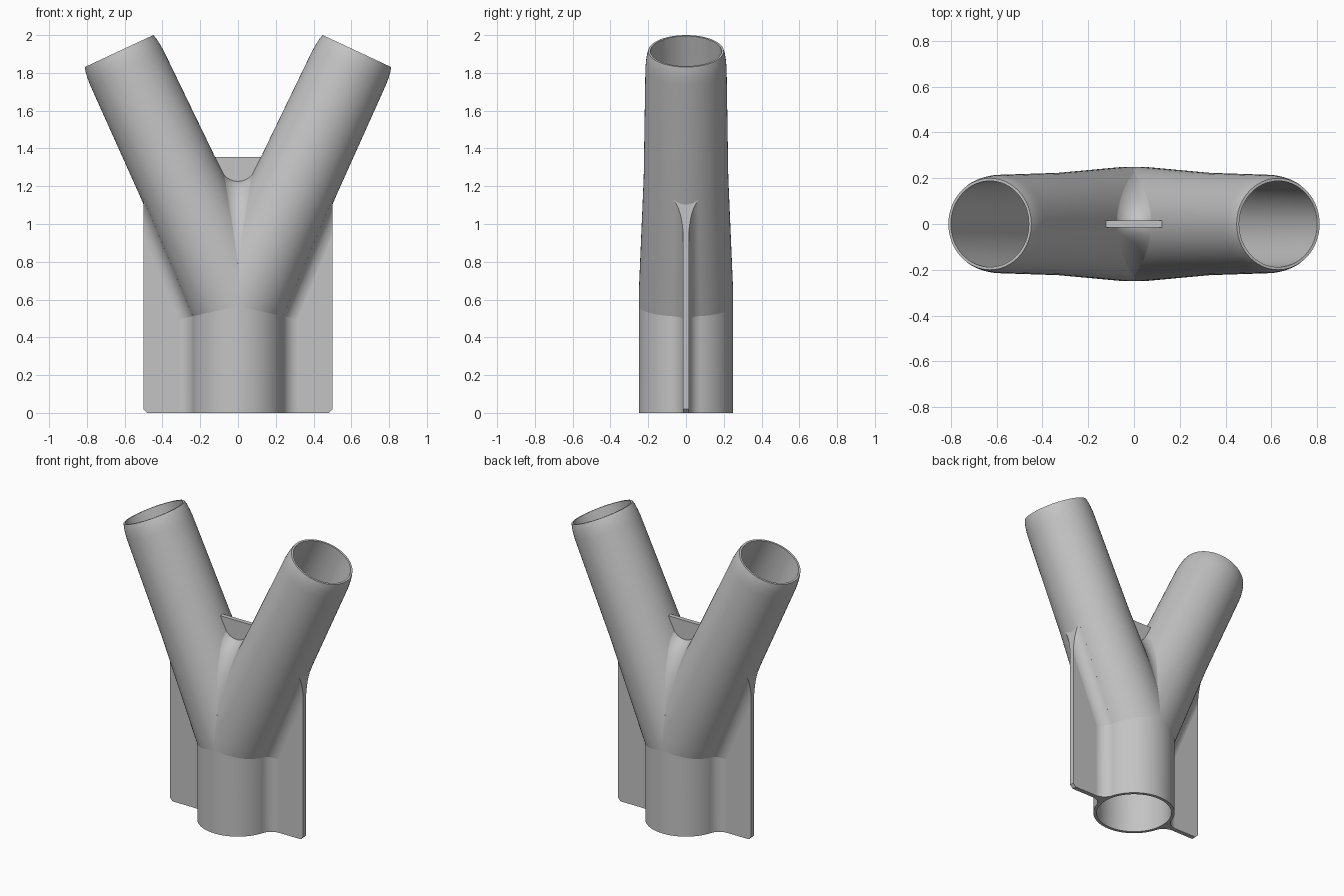
import bpy, bmesh
from math import sin, cos, tan, pi, radians, sqrt, atan2
from mathutils import Vector, Matrix

cube = bpy.data.objects.get("Cube")
if cube:
    bpy.data.objects.remove(cube)

SEG = 64
TILT = radians(25)
FORK = 0.565          # height where the three axes meet
R, BORE = 0.25, 0.23  # outer and inner pipe radius at the fork
TAPER = 0.0346        # arm radius lost per unit of length
BLEND = 0.085         # fillet radius beside the fins
SADDLE = 0.095        # fillet radius between the arms
HALF = 0.015          # half thickness of the fins
WIDTH = 0.5           # reach of the fins from the centre

grey = bpy.data.materials.new("matte_grey")
grey.use_nodes = True
grey.diffuse_color = (0.55, 0.55, 0.55, 1)
grey.node_tree.nodes["Principled BSDF"].inputs["Base Color"].default_value = (0.55, 0.55, 0.55, 1)

ARM = Matrix.Translation((0, 0, FORK)) @ Matrix.Rotation(TILT, 4, 'Y')
MIRROR = Matrix.Diagonal((-1, 1, 1, 1))
MITRE = Vector((sin(TILT / 2), 0, cos(TILT / 2)))   # normal of the joint under the +x arm
CENTRE = Vector((0, 0, FORK))


def loft(name, rings, matrix=Matrix(), caps=True, cuts=(), mirror=False):
    """Skin through rings; each cut (point, normal, fill) removes what lies along the normal."""
    bm = bmesh.new()
    rows = [[bm.verts.new(matrix @ Vector(p)) for p in ring] for ring in rings]
    n = len(rows[0])
    for a, b in zip(rows, rows[1:]):
        for i in range(n):
            j = (i + 1) % n
            bm.faces.new((a[i], a[j], b[j], b[i]))
    if caps:
        bm.faces.new(rows[0])
        bm.faces.new(rows[-1])
    bmesh.ops.recalc_face_normals(bm, faces=bm.faces)
    for point, normal, fill in cuts:
        cut = bmesh.ops.bisect_plane(bm, geom=bm.verts[:] + bm.edges[:] + bm.faces[:], dist=1e-5,
                                     plane_co=point, plane_no=normal, clear_outer=True)
        if fill:
            edges = [e for e in cut["geom_cut"] if isinstance(e, bmesh.types.BMEdge)]
            bmesh.ops.edgeloop_fill(bm, edges=edges)
            bmesh.ops.recalc_face_normals(bm, faces=bm.faces)
    if mirror:
        bm.transform(MIRROR)
        bmesh.ops.reverse_faces(bm, faces=bm.faces)
    mesh = bpy.data.meshes.new(name)
    bm.to_mesh(mesh)
    bm.free()
    mesh.materials.append(grey)
    obj = bpy.data.objects.new(name, mesh)
    bpy.context.collection.objects.link(obj)
    bpy.ops.object.select_all(action='DESELECT')
    obj.select_set(True)
    bpy.context.view_layer.objects.active = obj
    bpy.ops.object.shade_smooth_by_angle(angle=radians(30))


def circles(profile):
    return [[(r * cos(2 * pi * i / SEG), r * sin(2 * pi * i / SEG), z) for i in range(SEG)]
            for z, r in profile]


def plate(name, outline, mirror=False):
    loft(name, [[(x, y, z) for x, z in outline] for y in (-HALF, HALF)], mirror=mirror)


def flare_ring(r, z, steps=10):
    """Section of the fillets joining a pipe of radius r to the fin on its +x side."""
    cy = HALF + BLEND - 0.0005
    cx = sqrt((r + BLEND) ** 2 - cy ** 2)
    start, end = atan2(cy, cx) - pi, -pi / 2
    angles = [start + (end - start) * i / steps for i in range(steps + 1)]
    arc = [(cx + BLEND * cos(a), cy + BLEND * sin(a)) for a in angles]
    arc.insert(0, (arc[0][0] * 0.975, arc[0][1] * 0.975))
    return [(x, y, z) for x, y in arc] + [(x, -y, z) for x, y in reversed(arc)]


def saddle_ring(phi, steps=14):
    """Arc of a ball rolling in the crotch, closed by a point inside the wall."""
    s = sin(phi) / tan(TILT)
    t = (R + SADDLE) * s / (1 + TAPER * s)
    reach = R - TAPER * t + SADDLE
    c = Vector((0, reach * cos(phi), reach * sin(phi) / sin(TILT)))
    a = Vector((cos(TILT) * sin(phi), -cos(phi), -sin(TILT) * sin(phi)))
    b = Vector((-a.x, a.y, a.z))
    w = a.angle(b)
    arc = [c + (a * sin(w * (1 - i / steps)) + b * sin(w * i / steps)) / sin(w) * (SADDLE + 0.002)
           for i in range(steps + 1)]
    return [p + CENTRE for p in arc + [c * 0.69]]


# Base pipe, mitred to both arms
other_mitre = MIRROR @ MITRE
loft("base_pipe", circles([(0.7, R), (0, R), (0, BORE), (0.7, BORE)]), caps=False,
     cuts=[(CENTRE, MITRE, False), (CENTRE, other_mitre, False)])

# Arm pipes with rounded rims, and the fins and flares beside them
arm_profile = [(-0.15, R), (0.08, R), (0.75, 0.224), (1.39, 0.215), (1.43, 0.212), (1.465, 0.207),
               (1.49, 0.2), (1.49, 0.188), (0.75, 0.202), (0.08, BORE), (-0.15, BORE)]
fin_outline = [(0.24, 0), (WIDTH - 0.02, 0), (WIDTH, 0.02), (WIDTH, 1.14), (0.237, 0.515)]
for side, flip in (("left", False), ("right", True)):
    loft(side + "_arm", circles(arm_profile), ARM, caps=False, mirror=flip,
         cuts=[(CENTRE, -MITRE, False), (CENTRE, Vector((-1, 0, 0)), False)])
    plate(side + "_fin", fin_outline, flip)
    loft(side + "_base_flare", [flare_ring(R, z) for z in (0, 0.7)], mirror=flip,
         cuts=[(CENTRE, MITRE, True)])
    loft(side + "_arm_flare",
         [flare_ring(r, t) for t, r in ((-0.15, R), (0.08, R), (0.75, 0.224), (1.1, 0.219))], ARM,
         mirror=flip, cuts=[(CENTRE, -MITRE, True), (Vector((WIDTH, 0, 0)), Vector((1, 0, 0)), True)])

# Smooth saddle and thin web in the crotch
loft("crotch_saddle", [saddle_ring(radians(d)) for d in range(6, 175, 4)])
plate("crotch_web", [(-0.135, 1.355), (0.135, 1.355), (0, 1.08)])
